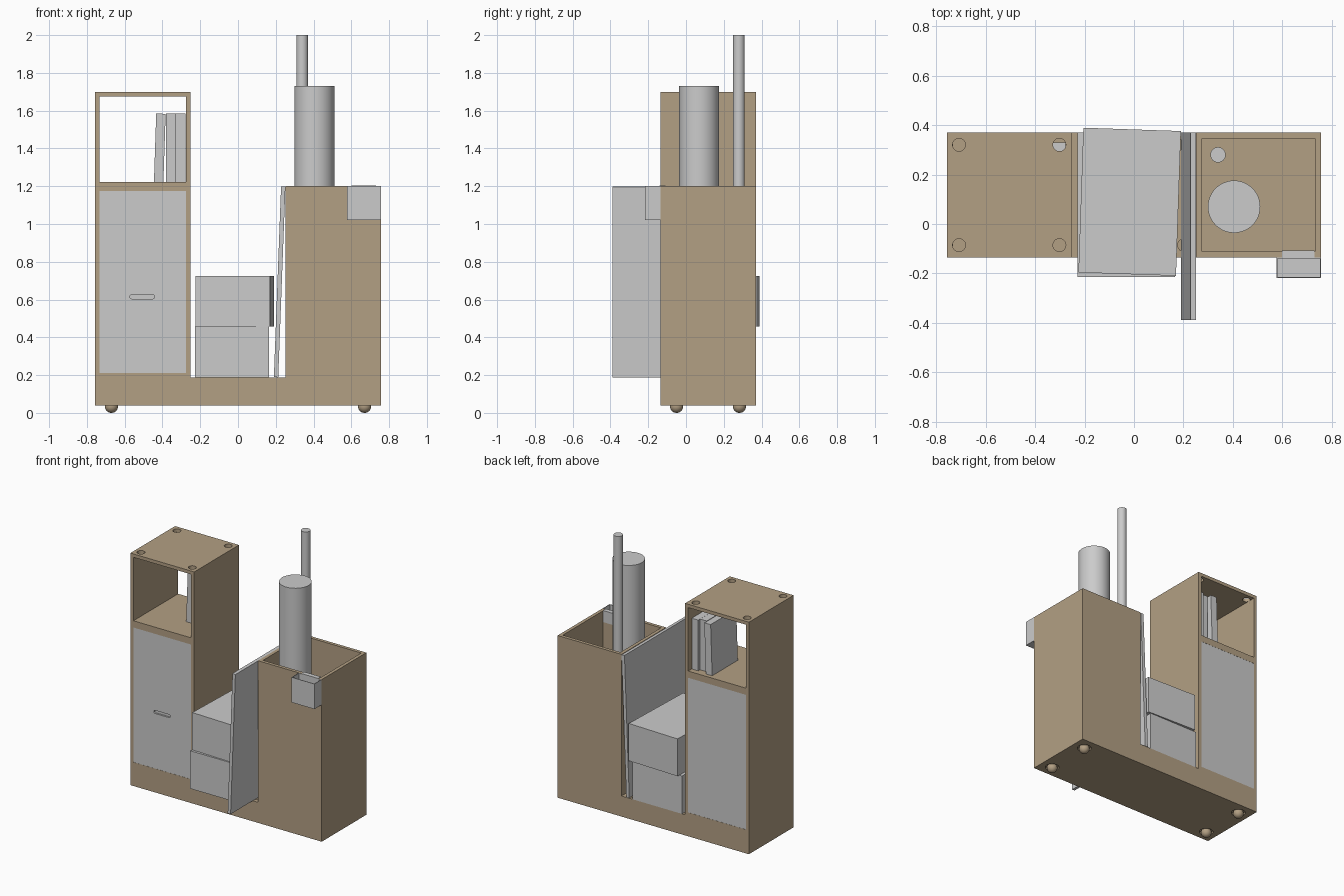
import bpy, bmesh
from math import radians, atan2
from mathutils import Matrix

if "Cube" in bpy.data.objects:
    bpy.data.objects.remove(bpy.data.objects["Cube"])

Y0, Y1 = -0.135, 0.37          # front and back of the cabinet
YC = (Y0 + Y1) / 2
T = 0.024                      # board thickness

wood = bpy.data.materials.new("wood")
wood.diffuse_color = (0.45, 0.35, 0.23, 1)
wood.use_nodes = True
wood.node_tree.nodes["Principled BSDF"].inputs["Base Color"].default_value = wood.diffuse_color


def finish(name, bm, mat=None):
    bmesh.ops.recalc_face_normals(bm, faces=bm.faces)
    me = bpy.data.meshes.new(name)
    bm.to_mesh(me)
    bm.free()
    ob = bpy.data.objects.new(name, me)
    bpy.context.collection.objects.link(ob)
    if mat:
        me.materials.append(mat)
    return ob


def box(name, x, y, z, mat=None, turn=0):
    """Box from ranges, optionally turned about its own vertical axis."""
    bm = bmesh.new()
    c = [(r[0] + r[1]) / 2 for r in (x, y, z)]
    s = [r[1] - r[0] for r in (x, y, z)]
    bmesh.ops.create_cube(bm, size=1, matrix=Matrix.Translation(c)
                          @ Matrix.Rotation(turn, 4, 'Z') @ Matrix.Diagonal((*s, 1)))
    return finish(name, bm, mat)


def prism(name, profile, y, mat=None):
    """Extrude an x-z outline from y[0] to y[1]."""
    bm = bmesh.new()
    f = bm.faces.new([bm.verts.new((px, y[0], pz)) for px, pz in profile])
    ext = bmesh.ops.extrude_face_region(bm, geom=[f])["geom"]
    bmesh.ops.translate(bm, vec=(0, y[1] - y[0], 0),
                        verts=[v for v in ext if isinstance(v, bmesh.types.BMVert)])
    return finish(name, bm, mat)


def smooth(ob):
    bpy.ops.object.select_all(action='DESELECT')
    ob.select_set(True)
    bpy.context.view_layer.objects.active = ob
    bpy.ops.object.shade_smooth_by_angle(angle=radians(30))


def cylinder(name, x, y, r, z, n=48):
    bm = bmesh.new()
    bmesh.ops.create_cone(bm, cap_ends=True, segments=n, radius1=r, radius2=r, depth=z[1] - z[0],
                          matrix=Matrix.Translation((x, y, (z[0] + z[1]) / 2)))
    return finish(name, bm)


def cut(ob, cutters):
    """Subtract the cutters, bake the result and discard them."""
    for c in cutters:
        c.hide_render = True
        m = ob.modifiers.new("cut", 'BOOLEAN')
        m.operation, m.solver, m.object = 'DIFFERENCE', 'EXACT', c
    dg = bpy.context.evaluated_depsgraph_get()
    me = bpy.data.meshes.new_from_object(ob.evaluated_get(dg))
    ob.modifiers.clear()
    ob.data = me
    for c in cutters:
        bpy.data.objects.remove(c)


# Cabinet: one U-shaped body with a tall left tower and an open bin on the right
body = prism("cabinet_body", [(-.757, .04), (.757, .04), (.757, 1.2), (.252, 1.2), (.252, .187),
                              (-.252, .187), (-.252, 1.7), (-.757, 1.7)], (Y0, Y1), wood)
through = (Y0 - .1, Y1 + .1)
inx = (-.757 + T, -.252 - T)
cutters = [box("cut_shelf", inx, through, (1.222, 1.7 - T)),
           box("cut_cupboard", inx, through, (.21, 1.174)),
           box("cut_bin", (.252 + T, .757 - T), (Y0 + T, Y1 - T), (.21, 1.3))]
for y in (YC - .203, YC + .203):
    for x in (-.708, -.302):
        cutters.append(cylinder("cut_roof_hole", x, y, .026, (1.65, 1.75), 32))
    for x in (-.203, .203):
        cutters.append(cylinder("cut_base_hole", x, y, .026, (.163, .25), 32))
for x in (-.67, .67):
    for y in (-.05, .283):
        cutters.append(cylinder("cut_foot_socket", x, y, .046, (0, .055), 32))
cut(body, cutters)

# Ball feet
for x in (-.67, .67):
    for y in (-.05, .283):
        bm = bmesh.new()
        bmesh.ops.create_uvsphere(bm, u_segments=24, v_segments=14, radius=.035,
                                  matrix=Matrix.Translation((x, y, .035)))
        smooth(finish("ball_foot", bm, wood))

# Cupboard door with a rounded slot grip, and back panel
door = box("cupboard_door", inx, (Y0 + .001, Y0 + .02), (.21, 1.174))
bm = bmesh.new()
bmesh.ops.create_cube(bm, size=1, matrix=Matrix.Translation((-.507, Y0, .615))
                      @ Matrix.Diagonal((.13, .026, .022, 1)))
bmesh.ops.bevel(bm, geom=[e for e in bm.edges if abs(e.verts[0].co.y - e.verts[1].co.y) > .01],
                offset=.0105, segments=4, profile=.5, affect='EDGES')
cut(door, [finish("cut_grip", bm)])
box("back_panel", inx, (Y1 - .02, Y1 - .001), (.21, 1.174))

# Books on the shelf, the last one leaning
box("book_right", (-.328, -.277), (.05, .33), (1.222, 1.585))
box("book_middle", (-.381, -.329), (.03, .31), (1.222, 1.585))
prism("book_leaning", [(-.445, 1.222), (-.395, 1.222), (-.383, 1.583), (-.433, 1.585)], (.05, .34))

# Storage boxes between the towers
box("lower_box", (-.228, .165), (-.215, .37), (.187, .458))
box("upper_box", (-.215, .18), (-.203, .383), (.458, .725), turn=-atan2(.02, .585))

# Flat panel leaning on the bin
prism("leaning_panel", [(.19, .19), (.213, .188), (.251, 1.197), (.228, 1.199)], (-.388, Y1))

# Rolls standing in the bin
smooth(cylinder("wide_roll", .405, .07, .106, (.21, 1.73)))
smooth(cylinder("thin_roll", .34, .28, .031, (.21, 2.0)))

# Thin open tray hooked over the front wall of the bin
tray = box("hanging_tray", (.576, .757), (-.218, Y0 - .001), (1.02, 1.2))
cut(tray, [box("cut_tray", (.58, .753), (-.214, Y0 - .005), (1.024, 1.3))])
box("tray_hook_top", (.6, .731), (Y0 - .005, Y0 + T + .003), (1.2, 1.203))
box("tray_hook_flap", (.6, .731), (Y0 + T, Y0 + T + .003), (1.12, 1.2))
